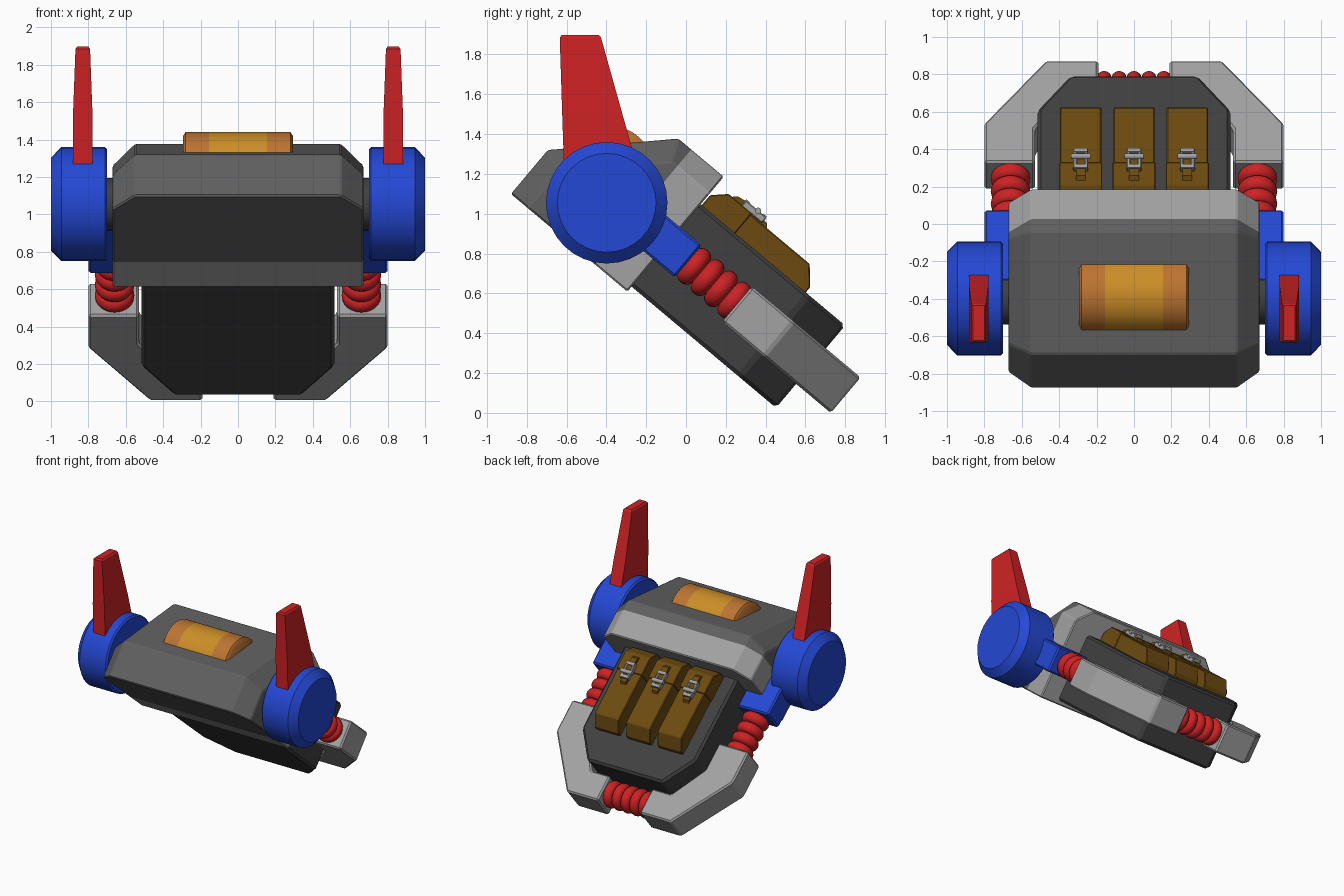
import bpy, bmesh, math
from mathutils import Matrix, Vector

if "Cube" in bpy.data.objects:
    bpy.data.objects.remove(bpy.data.objects["Cube"])

TILT = Matrix.Rotation(math.radians(-40), 4, 'X')   # the pack leans 40 degrees
FLAT = Matrix.Identity(4)


def material(name, r, g, b):
    lin = [((c / 255 + 0.055) / 1.055) ** 2.4 for c in (r, g, b)]
    m = bpy.data.materials.new(name)
    m.diffuse_color = (*lin, 1)
    m.use_nodes = True
    m.node_tree.nodes["Principled BSDF"].inputs["Base Color"].default_value = m.diffuse_color
    return m


DARK = material("charcoal", 64, 64, 64)
MID = material("mid grey", 96, 96, 96)
LIGHT = material("light grey", 162, 162, 162)
BLUE = material("blue", 36, 72, 212)
RED = material("red", 206, 34, 36)
AMBER = material("amber", 204, 142, 38)
COPPER = material("copper", 188, 116, 50)
BROWN = material("brown", 108, 74, 16)


def finish(name, bm, mats, matrix, smooth=False):
    bmesh.ops.transform(bm, matrix=matrix, verts=bm.verts)
    bmesh.ops.recalc_face_normals(bm, faces=bm.faces)
    me = bpy.data.meshes.new(name)
    bm.to_mesh(me)
    bm.free()
    ob = bpy.data.objects.new(name, me)
    bpy.context.collection.objects.link(ob)
    for m in mats:
        me.materials.append(m)
    if smooth:
        bpy.ops.object.select_all(action='DESELECT')
        ob.select_set(True)
        bpy.context.view_layer.objects.active = ob
        bpy.ops.object.shade_smooth_by_angle(angle=math.radians(35))
    return ob


def loft_bm(sections):
    """Skin a list of equal-length point loops and cap both ends."""
    bm = bmesh.new()
    rings = [[bm.verts.new(p) for p in s] for s in sections]
    n = len(rings[0])
    for a, b in zip(rings, rings[1:]):
        for i in range(n):
            bm.faces.new((a[i], a[(i + 1) % n], b[(i + 1) % n], b[i]))
    bm.faces.new(rings[0])
    bm.faces.new(rings[-1])
    bmesh.ops.recalc_face_normals(bm, faces=bm.faces)
    return bm


def bevel(bm, width):
    edges = [e for e in bm.edges if e.calc_face_angle(0) > 0.35]
    bmesh.ops.bevel(bm, geom=edges, offset=width, segments=1, affect='EDGES')


def loft(name, sections, mat, matrix=TILT, width=0.0):
    bm = loft_bm(sections)
    if width:
        bevel(bm, width)
    return finish(name, bm, [mat], matrix)


def box(name, x, u, v, mat, matrix=TILT, width=0.0):
    loop = [(u[0], v[0]), (u[1], v[0]), (u[1], v[1]), (u[0], v[1])]
    return loft(name, [[(a, *p) for p in loop] for a in x], mat, matrix, width)


def lathe(name, profile, mats, matrix, rule=None, seg=32):
    """Turn (x, radius) points about the x axis."""
    secs = [[(h, r * math.cos(2 * math.pi * i / seg), r * math.sin(2 * math.pi * i / seg))
             for i in range(seg)] for h, r in profile]
    bm = loft_bm(secs)
    if rule:
        for f in bm.faces:
            f.material_index = rule(f.calc_center_median())
    return finish(name, bm, mats, matrix, True)


def spring(name, length, rings, matrix):
    prof = []
    for k in range(rings):
        for j in range(8 if k < rings - 1 else 9):
            t = math.pi * j / 8
            prof.append((length * (k + (1 - math.cos(t)) / 2) / rings,
                         0.067 + 0.039 * math.sin(t)))
    return lathe(name, prof, [RED], matrix, seg=24)


# Upper housing: chamfered shell with a light rear band
outer = [(-1.38, .277), (-1.38, .565), (-.915, 1.03), (-.617, 1.03), (-.617, .277)]
inner = [(-1.27, .277), (-1.27, .515), (-.865, .92), (-.617, .92), (-.617, .277)]
bm = loft_bm([[(x, *p) for p in loop] for x, loop in
              ((-.67, inner), (-.55, outer), (.55, outer), (.67, inner))])
bevel(bm, 0.008)
bmesh.ops.bisect_plane(bm, geom=bm.verts[:] + bm.edges[:] + bm.faces[:],
                       plane_co=(0, -.83, 0), plane_no=(0, 1, 0))
for f in bm.faces:
    f.material_index = int(f.calc_center_median().y > -.83)
finish("upper_housing", bm, [MID, LIGHT], TILT)

# Lower body with clipped corners
plan = [(-.515, -.72), (.515, -.72), (.515, .09), (.34, .33), (-.34, .33), (-.515, .09)]
loft("lower_body", [[(*p, v) for p in plan] for v in (.31, .85)], DARK, width=0.018)

# Lamp bulging out of the housing top
lamp = [(-.295, .19), (-.28, .2125), (-.155, .2125), (.155, .2125), (.28, .2125), (.295, .19)]
lathe("top_lamp", lamp, [AMBER, COPPER], Matrix.Translation((0, -.38, 1.228)),
      lambda c: int(abs(c.x) > .155), seg=48)

# Pouches with flap, strap and buckle
pouch = [(-.6, .83), (-.6, .91), (-.54, .972), (-.005, .972), (.072, .885), (.072, .83)]
flap = [(-.61, .83), (-.61, .915), (-.542, .98), (-.39, .98), (-.39, .83)]
for i, cx in enumerate((-.285, 0, .285)):
    loft(f"pouch_{i}", [[(cx + x, *p) for p in pouch] for x in (-.11, .11)], BROWN, width=.006)
    loft(f"pouch_flap_{i}", [[(cx + x, *p) for p in flap] for x in (-.115, .115)], BROWN, width=.005)
    strap = [(-.53, .97), (-.50, 1.0), (-.45, 1.008), (-.30, .99), (-.28, .965)]
    loft(f"pouch_strap_{i}", [[(cx + x, *p) for p in strap] for x in (-.026, .026)], BROWN)
    for s in (-1, 1):
        xs = sorted((cx + s * .02, cx + s * .04))
        box(f"buckle_side_{i}_{s}", xs, (-.455, -.32), (.975, 1.012), LIGHT, width=.005)
    for u in (-.445, -.335):
        box(f"buckle_end_{i}_{u}", (cx - .036, cx + .036), (u - .012, u + .012),
            (.978, 1.016), LIGHT)
    lathe(f"buckle_pin_{i}", [(-.052, .016), (.052, .016)], [LIGHT],
          TILT @ Matrix.Translation((cx, -.375, 1.01)), seg=12)

# Parts on both sides
for side, s in (("right", 1), ("left", -1)):
    hub = Matrix.Translation((0, -.398, 1.055)) @ Matrix.Scale(s, 4, (1, 0, 0))
    lathe(f"{side}_axle", [(.6, .14), (.72, .14)], [DARK], hub)
    lathe(f"{side}_disc", [(.70, .293), (.712, .305), (.945, .305), (1.0, .248)], [BLUE], hub)

    # Fin standing on the disc
    fin = [(1.1, .053, -.608, -.206), (1.51, .053, -.622, -.322),
           (1.885, .039, -.634, -.427), (1.897, .03, -.624, -.437)]
    loft(f"{side}_fin", [[(s * .83 + x * w, y, z) for x, y in
                          ((-1, a), (1, a), (1, b), (-1, b))] for z, w, a, b in fin], RED, FLAT)

    # Connector block and side spring
    box(f"{side}_connector", sorted((s * .52, s * .80)), (-.98, -.48), (.485, .695), BLUE, width=.012)
    spring(f"{side}_spring", .35, 4, TILT @ Matrix.Translation((s * .66, -.485, .59))
           @ Matrix.Rotation(math.pi / 2, 4, 'Z'))

    # Clamp arm wrapping the lower corner
    arm = [(.80, -.155), (.80, .118), (.47, .557), (.19, .557), (.19, .34), (.36, .34),
           (.53, .08), (.53, -.155)]
    loft(f"{side}_clamp_arm", [[(s * x, u, v) for x, u in arm] for v in (.467, .70)],
         LIGHT, width=.012)

# Spring joining the two arms
spring("rear_spring", .40, 5, TILT @ Matrix.Translation((-.20, .435, .59)))
